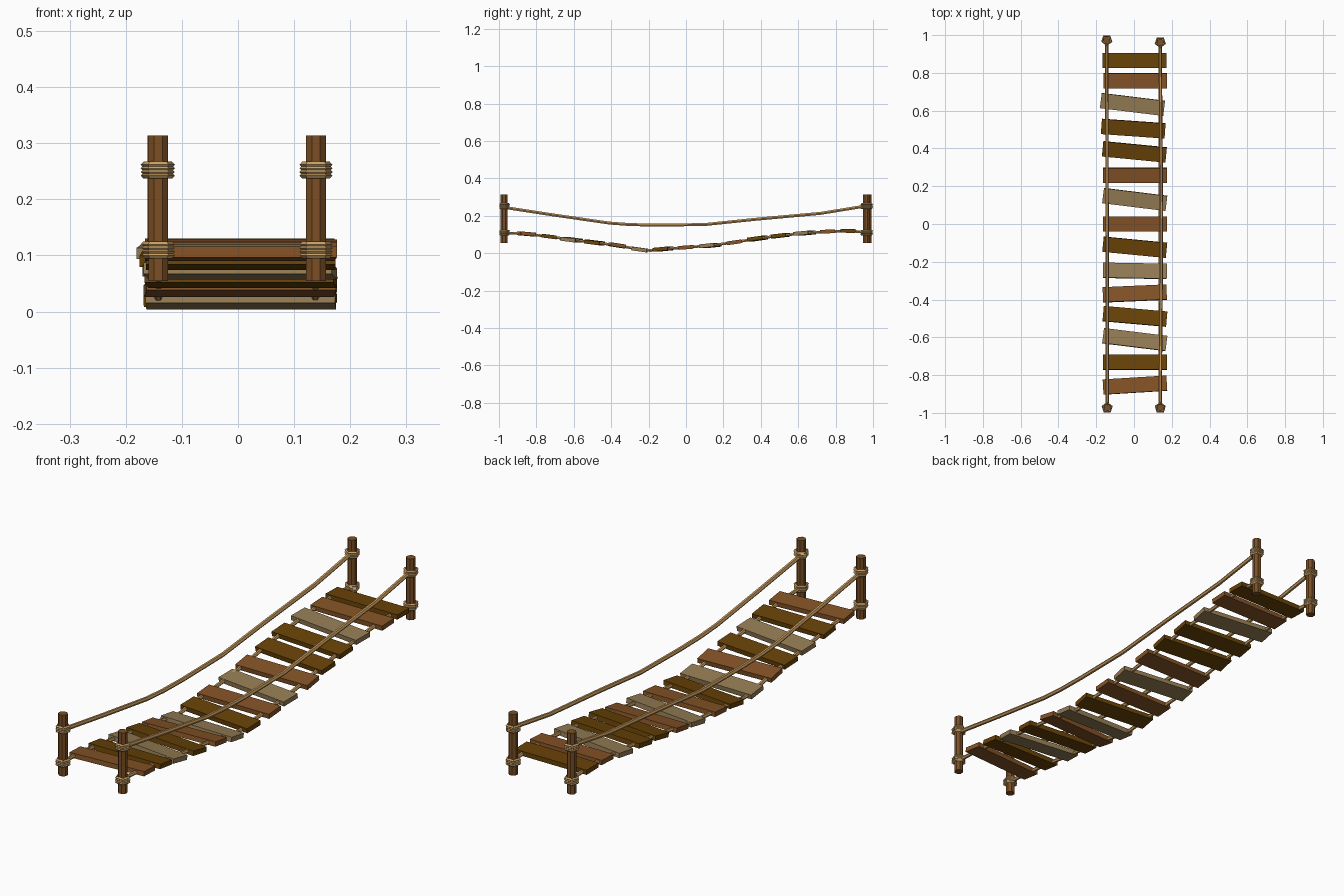
import bpy, math
from mathutils import Euler

if "Cube" in bpy.data.objects:
    bpy.data.objects.remove(bpy.data.objects["Cube"])


def mat(name, rgb):
    m = bpy.data.materials.new(name)
    m.diffuse_color = (*rgb, 1)
    m.use_nodes = True
    m.node_tree.nodes["Principled BSDF"].inputs["Base Color"].default_value = m.diffuse_color
    return m


DARK = mat("dark_wood", (0.14, 0.055, 0.002))
BROWN = mat("brown_wood", (0.235, 0.087, 0.02))
GREY = mat("weathered_wood", (0.3, 0.205, 0.09))
POST = mat("post_wood", (0.2, 0.078, 0.018))
ROPE = mat("rope", (0.56, 0.32, 0.11))
TIE = mat("tie_rope", (0.58, 0.36, 0.14))


def rope(name, pts, r):
    cu = bpy.data.curves.new(name, "CURVE")
    cu.dimensions = "3D"
    cu.bevel_depth = r
    cu.bevel_resolution = 1
    cu.use_fill_caps = True
    s = cu.splines.new("POLY")
    s.points.add(len(pts) - 1)
    for p, co in zip(s.points, pts):
        p.co = (*co, 1)
    s.use_smooth = False
    cu.materials.append(ROPE)
    ob = bpy.data.objects.new(name, cu)
    bpy.context.collection.objects.link(ob)


# sagging deck: (y, z, yaw in degrees, x centre, material) per plank
planks = [
    (-0.853, 0.103, 3.5, 0.005, BROWN), (-0.732, 0.089, 0, 0.005, DARK),
    (-0.612, 0.072, -7, 0.004, GREY), (-0.489, 0.057, -5, 0.005, DARK),
    (-0.368, 0.042, 2.5, 0.004, BROWN), (-0.248, 0.0195, -1, 0.005, GREY),
    (-0.123, 0.022, -5.5, 0.004, DARK), (0.0, 0.031, 0, 0.005, BROWN),
    (0.13, 0.041, -7, 0.004, GREY), (0.257, 0.058, 0, 0.005, BROWN),
    (0.382, 0.078, -5.5, 0.002, DARK), (0.505, 0.094, -4, -0.004, DARK),
    (0.633, 0.107, -7, -0.008, GREY), (0.758, 0.116, 0, 0.007, BROWN),
    (0.865, 0.119, 0, 0.003, DARK),
]
path = [(-0.97, 0.109)] + [p[:2] for p in planks] + [(0.967, 0.112)]
path.insert(7, (-0.19, 0.014))


def slope(y):
    def z(t):
        for (y0, z0), (y1, z1) in zip(path, path[1:]):
            if t <= y1:
                return z0 + (z1 - z0) * (t - y0) / (y1 - y0)
    return math.atan2(z(y + 0.05) - z(y - 0.05), 0.1)


for i, (y, z, yaw, x, m) in enumerate(planks):
    bpy.ops.mesh.primitive_cube_add(size=1, location=(x, y, z))
    ob = bpy.context.object
    ob.name = f"plank_{i + 1}"
    ob.scale = (0.338, 0.08, 0.02)
    ob.rotation_euler = Euler((slope(y), 0, math.radians(yaw)), "XYZ")
    ob.data.materials.append(m)

# posts with stacked five-sided rope ties
posts = [(-0.142, -0.973), (0.139, -0.973), (-0.144, 0.974), (0.139, 0.963)]
for i, (x, y) in enumerate(posts):
    bpy.ops.mesh.primitive_cylinder_add(vertices=8, radius=0.019, depth=0.26,
                                        location=(x, y, 0.184),
                                        rotation=(0, 0, math.pi / 8))
    ob = bpy.context.object
    ob.name = f"post_{i + 1}"
    ob.data.materials.append(POST)
    for level, zc in (("lower", 0.11), ("upper", 0.252)):
        for k in range(4):
            bpy.ops.mesh.primitive_torus_add(
                major_segments=5, minor_segments=4, major_radius=0.0255,
                minor_radius=0.0055,
                rotation=(0, 0, math.copysign(math.pi / 2, -y)),
                location=(x, y, zc + (k - 1.5) * 0.0065))
            t = bpy.context.object
            t.name = f"{level}_tie_{i + 1}_{k + 1}"
            t.data.materials.append(TIE)

# handrails and deck ropes
rail = [(-0.96, 0.243), (-0.7, 0.203), (-0.41, 0.161), (-0.3, 0.153),
        (-0.17, 0.15), (0.1, 0.153), (0.38, 0.182), (0.72, 0.213),
        (0.96, 0.252)]
for side, front, back, bow in (("left", -0.141, -0.144, 0), ("right", 0.138, 0.138, 0.008)):
    def xs(y, b):
        return front + (back - front) * (y + 1) / 2 + b * max(0, 1 - abs(y))
    rope(f"{side}_handrail", [(xs(y, bow), y, z) for y, z in rail], 0.009)
    rope(f"{side}_deck_rope", [(xs(y, 0), y, z) for y, z in path], 0.008)
